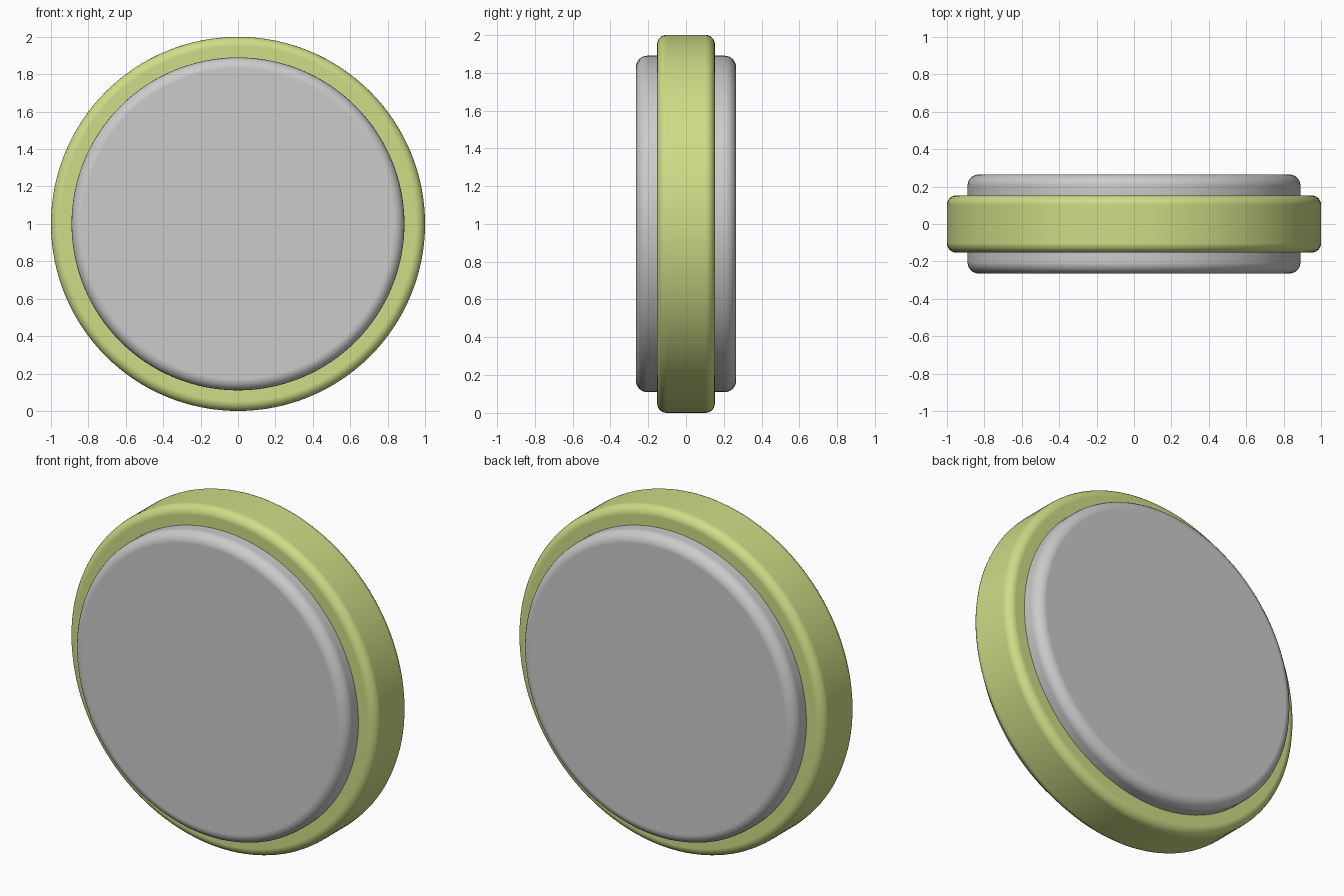
import bpy
import math

if "Cube" in bpy.data.objects:
    bpy.data.objects.remove(bpy.data.objects["Cube"])

SEGMENTS = 128


def rounded_disc(name, radius, half_depth, rounding):
    """Upright disc facing -y, with rounded rims."""
    bpy.ops.mesh.primitive_cylinder_add(
        vertices=SEGMENTS, radius=radius, depth=2 * half_depth,
        location=(0, 0, 1), rotation=(math.pi / 2, 0, 0))
    disc = bpy.context.object
    disc.name = name
    bpy.ops.object.transform_apply(location=False, rotation=True, scale=False)
    bpy.ops.object.shade_smooth_by_angle(angle=math.radians(40))
    bevel = disc.modifiers.new("rounded_rim", 'BEVEL')
    bevel.width = rounding
    bevel.segments = 6
    bevel.limit_method = 'ANGLE'
    bevel.angle_limit = math.radians(40)
    bevel.harden_normals = True
    return disc


# Grey inner disc, standing proud on both faces
rounded_disc("inner_disc", 0.89, 0.265, 0.06)

# Green outer rim
rim = rounded_disc("outer_rim", 1.0, 0.153, 0.05)
green = bpy.data.materials.new("olive_green")
green.diffuse_color = (0.62, 0.72, 0.24, 1)
green.use_nodes = True
green.node_tree.nodes["Principled BSDF"].inputs["Base Color"].default_value = green.diffuse_color
rim.data.materials.append(green)
